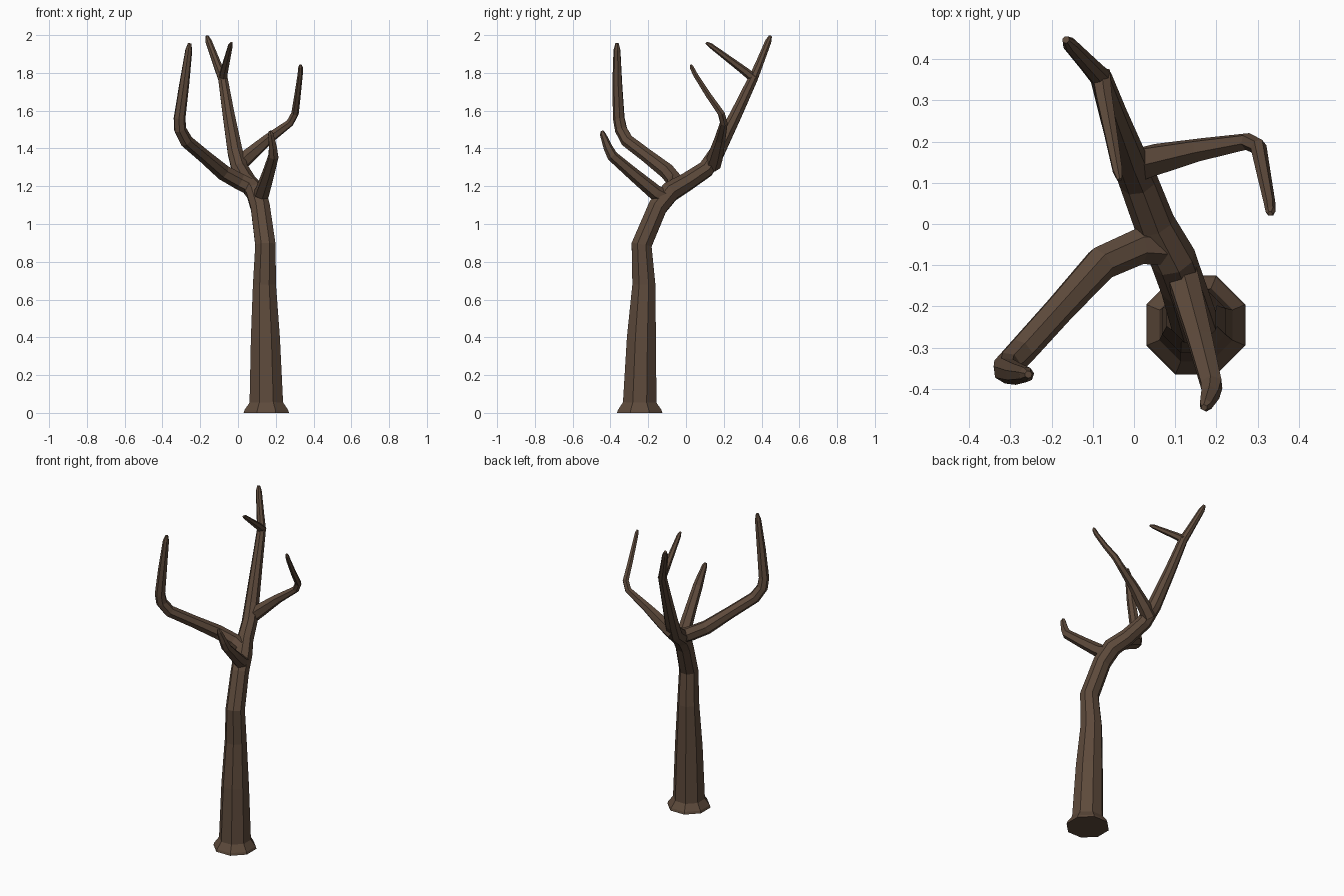
import bpy, bmesh
from math import cos, sin, pi
from mathutils import Vector

bark = bpy.data.materials.new("bark")
bark.diffuse_color = (0.11, 0.068, 0.044, 1)


def limb(name, path, sides):
    """Flat-faced tapering tube; path rows are x, y, z, radius."""
    pts = [Vector(p[:3]) for p in path]
    bm = bmesh.new()
    rings = []
    side = Vector((1, 0, 0))
    old = None
    for i, p in enumerate(pts):
        a = (p - pts[i - 1]).normalized() if i else Vector()
        b = (pts[i + 1] - p).normalized() if i < len(pts) - 1 else Vector()
        t = (a + b).normalized()
        if old is not None:
            side = old.rotation_difference(t) @ side
        side = (side - t * side.dot(t)).normalized()
        old = t
        up = t.cross(side)
        rings.append([bm.verts.new(p + path[i][3] * (
            side * cos(2 * pi * (k + .5) / sides) + up * sin(2 * pi * (k + .5) / sides)))
            for k in range(sides)])
    for r, s in zip(rings, rings[1:]):
        for k in range(sides):
            j = (k + 1) % sides
            bm.faces.new((r[k], r[j], s[j], s[k]))
    bm.faces.new(rings[0][::-1])
    bm.faces.new(rings[-1])
    bmesh.ops.recalc_face_normals(bm, faces=bm.faces)
    me = bpy.data.meshes.new(name)
    bm.to_mesh(me)
    bm.free()
    me.materials.append(bark)
    ob = bpy.data.objects.new(name, me)
    bpy.context.collection.objects.link(ob)
    return ob


# Trunk with flared foot, continuing into the tallest limb
limb("trunk", [
    (.15, -.245, 0, .13), (.15, -.245, .015, .125), (.15, -.245, .055, .096),
    (.145, -.236, .4, .083), (.14, -.223, .68, .066), (.145, -.235, .89, .058),
    (.118, -.15, 1.09, .055), (.095, -.085, 1.17, .056), (.05, 0, 1.22, .05),
    (.01, .105, 1.29, .047), (-.015, .165, 1.38, .043), (-.05, .265, 1.58, .034),
    (-.08, .355, 1.77, .027), (-.108, .385, 1.84, .023),
    (-.155, .435, 1.965, .018), (-.165, .447, 1.995, .009)], 8)

# Short twig near the top
limb("top_twig", [
    (-.08, .365, 1.765, .025), (-.073, .31, 1.81, .022),
    (-.04, .13, 1.945, .013), (-.035, .107, 1.96, .006)], 6)

# Right-hand branch
limb("right_branch", [
    (.0, .14, 1.31, .044), (.05, .155, 1.355, .041), (.16, .18, 1.45, .029),
    (.275, .2, 1.535, .021), (.302, .187, 1.585, .02), (.315, .12, 1.68, .017),
    (.329, .05, 1.79, .014), (.331, .03, 1.83, .012), (.33, .025, 1.843, .006)], 6)

# Left-hand branch, turning upright
limb("left_branch", [
    (.09, -.06, 1.185, .045), (.01, -.055, 1.225, .045), (-.08, -.095, 1.275, .043),
    (-.18, -.205, 1.36, .037), (-.275, -.31, 1.44, .036), (-.307, -.343, 1.5, .034),
    (-.31, -.355, 1.56, .032), (-.285, -.363, 1.74, .027),
    (-.261, -.365, 1.92, .019), (-.256, -.365, 1.957, .009)], 7)

# Short front branch
limb("front_branch", [
    (.105, -.09, 1.13, .045), (.127, -.16, 1.165, .041), (.16, -.28, 1.265, .034),
    (.188, -.39, 1.36, .029), (.185, -.413, 1.405, .024),
    (.174, -.44, 1.475, .016), (.17, -.445, 1.492, .008)], 6)
